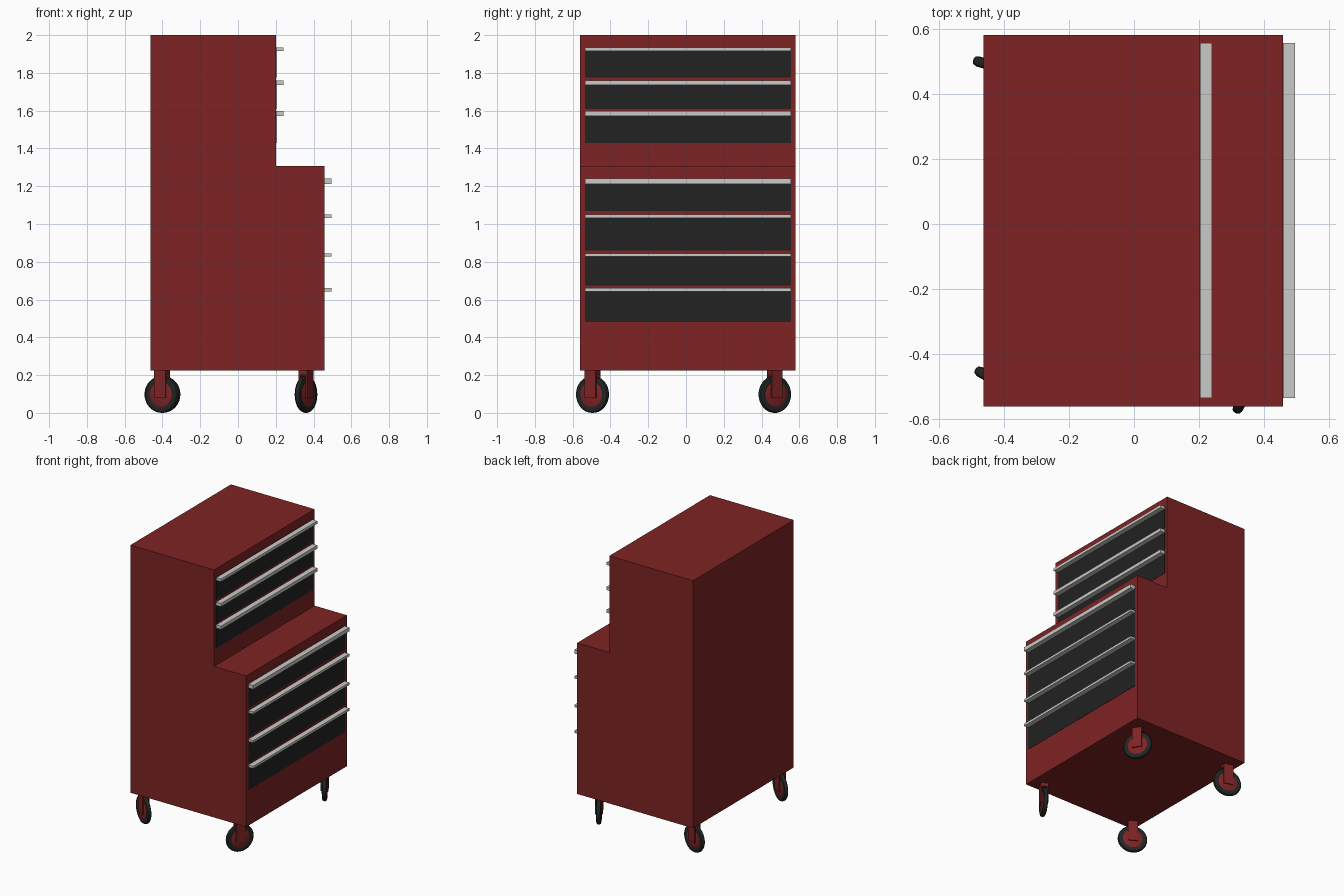
import bpy, bmesh, math
from mathutils import Matrix, Vector

cube = bpy.data.objects.get("Cube")
if cube:
    bpy.data.objects.remove(cube, do_unlink=True)


def material(name, rgb):
    m = bpy.data.materials.new(name)
    m.use_nodes = True
    m.diffuse_color = (*rgb, 1)
    bsdf = next(n for n in m.node_tree.nodes if n.type == 'BSDF_PRINCIPLED')
    bsdf.inputs["Base Color"].default_value = (*rgb, 1)
    return m


RED = material("dark_red_paint", (0.21, 0.017, 0.017))
BLACK = material("black_drawer", (0.016, 0.016, 0.016))
RUBBER = material("black_rubber", (0.016, 0.019, 0.019))
METAL = material("light_grey_metal", (0.59, 0.59, 0.57))


def finish(name, bm, mat, matrix=Matrix(), smooth=False):
    bmesh.ops.recalc_face_normals(bm, faces=bm.faces)
    mesh = bpy.data.meshes.new(name)
    bm.to_mesh(mesh)
    bm.free()
    mesh.materials.append(mat)
    ob = bpy.data.objects.new(name, mesh)
    ob.matrix_world = matrix
    bpy.context.collection.objects.link(ob)
    if smooth:
        bpy.ops.object.select_all(action='DESELECT')
        ob.select_set(True)
        bpy.context.view_layer.objects.active = ob
        bpy.ops.object.shade_smooth_by_angle(angle=math.radians(35))
    return ob


def box(name, lo, hi, mat, matrix=Matrix()):
    lo, hi = Vector(lo), Vector(hi)
    bm = bmesh.new()
    bmesh.ops.create_cube(bm, size=1)
    bmesh.ops.scale(bm, vec=hi - lo, verts=bm.verts)
    bmesh.ops.translate(bm, vec=(lo + hi) / 2, verts=bm.verts)
    return finish(name, bm, mat, matrix)


def lathe(name, profile, mat, matrix):
    """Spin a closed (radius, y) profile around the local y axis."""
    bm = bmesh.new()
    vs = [bm.verts.new((r, y, 0)) for r, y in profile]
    edges = [bm.edges.new((a, b)) for a, b in zip(vs, vs[1:] + vs[:1])]
    bmesh.ops.spin(bm, geom=vs + edges, cent=(0, 0, 0), axis=(0, 1, 0),
                   angle=math.tau, steps=32)
    bmesh.ops.remove_doubles(bm, verts=bm.verts, dist=0.0001)
    return finish(name, bm, mat, matrix, smooth=True)


# Stepped cabinet: side profile extruded along y
BACK, UPPER, LOWER = -0.462, 0.202, 0.457
Y0, Y1 = -0.56, 0.58
BASE, STEP, TOP = 0.225, 1.308, 2.0
bm = bmesh.new()
side = [(BACK, BASE), (LOWER, BASE), (LOWER, STEP),
        (UPPER, STEP), (UPPER, TOP), (BACK, TOP)]
face = bm.faces.new([bm.verts.new((x, Y0, z)) for x, z in side])
ext = bmesh.ops.extrude_face_region(bm, geom=[face])
bmesh.ops.translate(bm, vec=(0, Y1 - Y0, 0),
                    verts=[v for v in ext["geom"] if isinstance(v, bmesh.types.BMVert)])
finish("cabinet_body", bm, RED)


# Drawers: bottom, top, handle thickness
def drawers(label, x, rows):
    for i, (z0, z1, h) in enumerate(rows, 1):
        box(f"{label}_drawer_front_{i}", (x - 0.005, -0.535, z0), (x + 0.002, 0.556, z1), BLACK)
        box(f"{label}_drawer_handle_{i}", (x, -0.535, z1 - h), (x + 0.038, 0.556, z1), METAL)


drawers("upper", UPPER, [(1.775, 1.935, 0.02), (1.61, 1.76, 0.024), (1.43, 1.597, 0.024)])
drawers("lower", LOWER, [(1.07, 1.24, 0.028), (0.86, 1.05, 0.017),
                         (0.675, 0.845, 0.017), (0.48, 0.66, 0.017)])

# Swivelled casters
R = 0.098
TYRE = [(0.066, -0.013), (0.084, -0.016), (0.094, -0.012), (R, -0.005),
        (R, 0.005), (0.094, 0.012), (0.084, 0.016), (0.066, 0.013)]
HUB = [(0, -0.018), (0.052, -0.018), (0.067, -0.013),
       (0.067, 0.013), (0.052, 0.018), (0, 0.018)]


def caster(label, x, y, degrees):
    m = Matrix.Translation((x, y, R)) @ Matrix.Rotation(math.radians(degrees), 4, 'Z')
    lathe(f"{label}_tyre", TYRE, RUBBER, m)
    lathe(f"{label}_hub", HUB, RED, m)
    top = BASE - R
    for s, name in ((-1, "outer"), (1, "inner")):
        ys = sorted((s * 0.018, s * 0.025))
        box(f"{label}_{name}_fork", (-0.034, ys[0], -0.02), (0.034, ys[1], top), RED, m)
    box(f"{label}_fork_bridge", (-0.034, -0.025, R + 0.004), (0.034, 0.025, top), RED, m)


caster("front_right_caster", -0.402, -0.495, -30)
caster("back_right_caster", -0.400, 0.475, -17)
caster("front_left_caster", 0.360, -0.495, 60)
caster("back_left_caster", 0.360, 0.470, -58)
